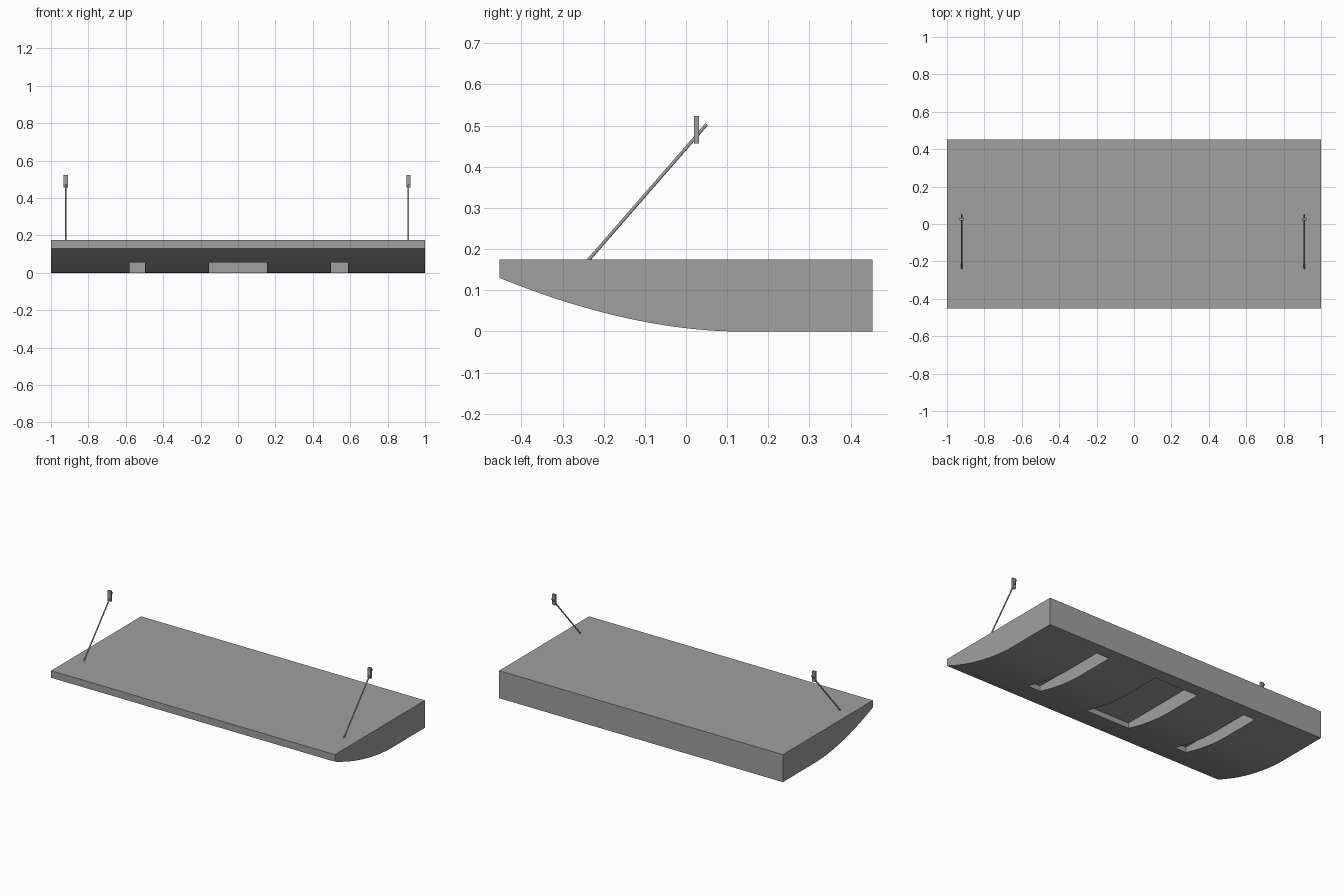
import bpy, bmesh
from mathutils import Vector

if "Cube" in bpy.data.objects:
    bpy.data.objects.remove(bpy.data.objects["Cube"])

# Dark grey paint shared by every part
paint = bpy.data.materials.new("dark_grey")
paint.diffuse_color = (0.35, 0.35, 0.35, 1)
paint.use_nodes = True
paint.node_tree.nodes["Principled BSDF"].inputs["Base Color"].default_value = paint.diffuse_color


def mesh_object(name, bm):
    bmesh.ops.recalc_face_normals(bm, faces=bm.faces[:])
    mesh = bpy.data.meshes.new(name)
    bm.to_mesh(mesh)
    bm.free()
    mesh.materials.append(paint)
    obj = bpy.data.objects.new(name, mesh)
    bpy.context.collection.objects.link(obj)
    return obj


def box(name, lo, hi):
    lo, hi = Vector(lo), Vector(hi)
    bm = bmesh.new()
    bmesh.ops.create_cube(bm, size=1)
    for v in bm.verts:
        v.co = v.co * (hi - lo) + (lo + hi) / 2
    return mesh_object(name, bm)


def rod(name, start, end, radius):
    start, end = Vector(start), Vector(end)
    axis = end - start
    bm = bmesh.new()
    bmesh.ops.create_cone(bm, cap_ends=True, segments=12, radius1=radius,
                          radius2=radius, depth=axis.length)
    obj = mesh_object(name, bm)
    obj.rotation_euler = axis.to_track_quat('Z', 'Y').to_euler()
    obj.location = (start + end) / 2
    return obj


# Hull slab: side profile with a curved underside, swept along x
STEPS = 24
profile = [(0.453, 0.0), (0.453, 0.175), (-0.453, 0.175)]
for i in range(STEPS + 1):
    t = 1 - i / STEPS
    profile.append((0.12 - 0.573 * t, 0.13 * t ** 1.8))
bm = bmesh.new()
face = bm.faces.new([bm.verts.new((-1, y, z)) for y, z in profile])
swept = bmesh.ops.extrude_face_region(bm, geom=[face], use_keep_orig=True)
bmesh.ops.translate(bm, vec=(2, 0, 0),
                    verts=[g for g in swept['geom'] if isinstance(g, bmesh.types.BMVert)])
hull = mesh_object("hull_slab", bm)

# Three slots recessed into the underside
for x0, x1 in ((-0.58, -0.497), (-0.155, 0.155), (0.497, 0.588)):
    cutter = box("slot_cutter", (x0, -0.233, -0.1), (x1, 0.372, 0.088))
    cutter.hide_render = True
    mod = hull.modifiers.new("slot", 'BOOLEAN')
    mod.operation = 'DIFFERENCE'
    mod.solver = 'EXACT'
    mod.object = cutter

# Apply the cuts and discard the cutters
bpy.context.view_layer.update()
cut = bpy.data.meshes.new_from_object(hull.evaluated_get(bpy.context.evaluated_depsgraph_get()))
hull.modifiers.clear()
hull.data = cut
for obj in [o for o in bpy.data.objects if o.name.startswith("slot_cutter")]:
    bpy.data.objects.remove(obj)

# Smooth the curved underside, keep the edges crisp
bpy.context.view_layer.objects.active = hull
hull.select_set(True)
bpy.ops.object.shade_smooth_by_angle(angle=0.5)

# Slanted marker rods, each with a small tag near the tip
for side, x in (("left", -0.921), ("right", 0.911)):
    rod(side + "_marker_rod", (x, -0.24, 0.17), (x, 0.05, 0.503), 0.004)
    box(side + "_marker_tag", (x - 0.011, 0.019, 0.457), (x + 0.011, 0.032, 0.523))
